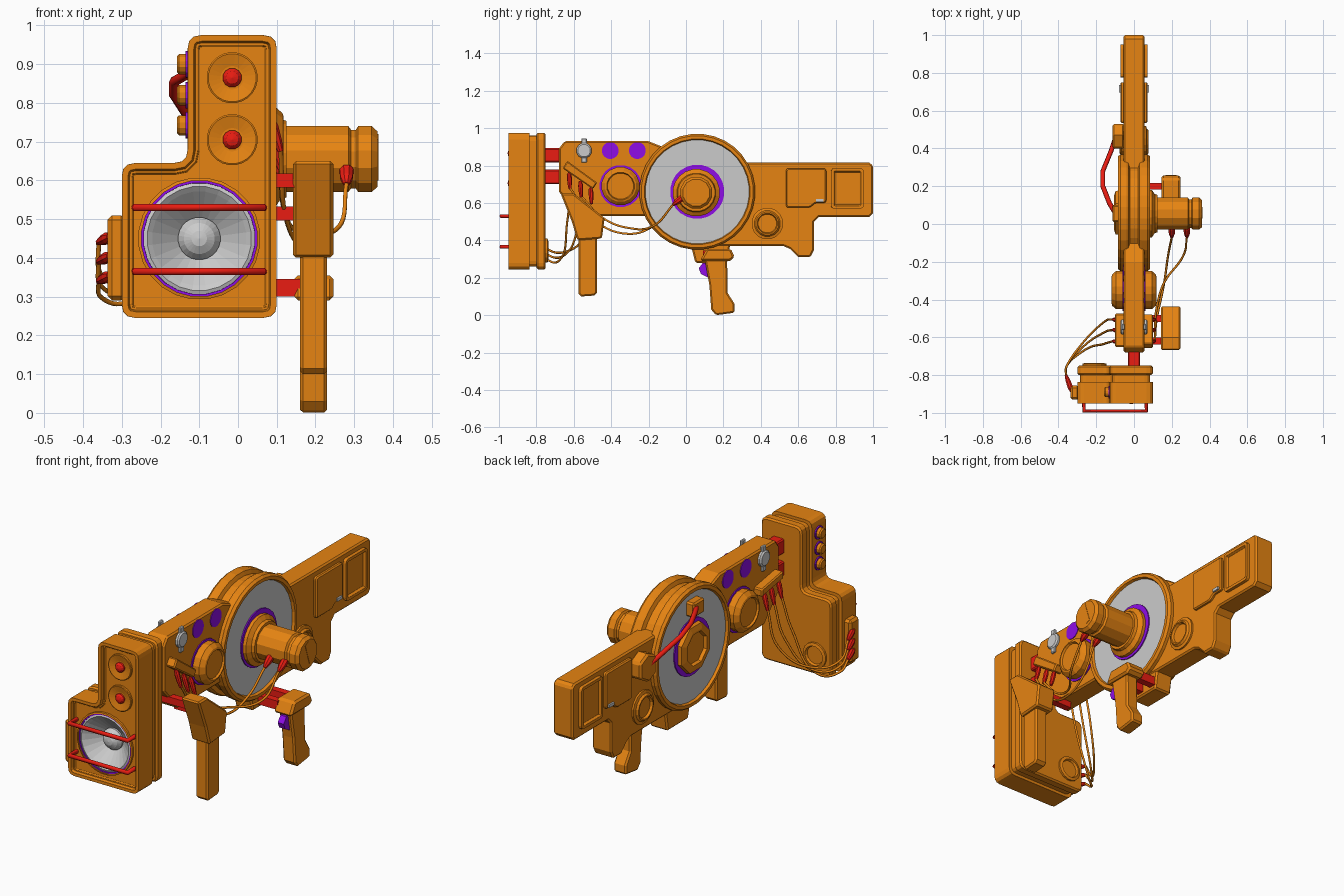
import bpy, bmesh, math
from mathutils import Vector

if "Cube" in bpy.data.objects:
    bpy.data.objects.remove(bpy.data.objects["Cube"])

def mat(name, col):
    m = bpy.data.materials.new(name)
    m.diffuse_color = (*col, 1)
    m.use_nodes = True
    m.node_tree.nodes["Principled BSDF"].inputs["Base Color"].default_value = m.diffuse_color
    return m

ORANGE = mat("orange", (.79, .23, .006))
RED = mat("red", (.82, .012, .006))
PURPLE = mat("purple", (.275, .004, .79))
X, NX, NY = (1, 0, 0), (-1, 0, 0), (0, -1, 0)

def finish(name, data, m):
    ob = bpy.data.objects.new(name, data)
    bpy.context.collection.objects.link(ob)
    if m:
        data.materials.append(m)
    return ob

def rounded(pts, r, n=3):
    """Round every corner of a 2D outline."""
    out, v = [], [Vector(p) for p in pts]
    for i, p in enumerate(v):
        a = p + (v[i - 1] - p).normalized() * r
        b = p + (v[(i + 1) % len(v)] - p).normalized() * r
        for k in range(n + 1):
            t = k / n
            out.append(a * (1 - t) ** 2 + p * 2 * t * (1 - t) + b * t * t)
    return out

def rect(u0, u1, v0, v1):
    return [(u0, v0), (u1, v0), (u1, v1), (u0, v1)]

def prism(name, pts, axis, a, b, m=ORANGE, bevel=0.0, insets=(), hole=None):
    """Extrude an outline: axis X uses (y,z), axis Y uses (x,z). Insets and hole (u,v,r) go on cap b."""
    k = "XY".index(axis)
    def at(d, u, v):
        return (d, u, v) if k == 0 else (u, d, v)
    bm = bmesh.new()
    f = bm.faces.new([bm.verts.new(at(a, *p)) for p in pts])
    ext = bmesh.ops.extrude_face_region(bm, geom=[f], use_keep_orig=True)["geom"]
    for v in ext:
        if isinstance(v, bmesh.types.BMVert):
            v.co[k] = b
    cap = [g for g in ext if isinstance(g, bmesh.types.BMFace)]
    bmesh.ops.recalc_face_normals(bm, faces=bm.faces[:])
    for t, d in insets:
        bmesh.ops.inset_region(bm, faces=cap, thickness=t, depth=d, use_even_offset=True)
    if hole:
        u, w, r = hole
        edges, d = list(cap[0].edges), cap[0].verts[0].co[k]
        bmesh.ops.delete(bm, geom=cap, context='FACES_ONLY')
        ring = [bm.verts.new(at(d, u + r * math.cos(math.tau * i / 24), w + r * math.sin(math.tau * i / 24)))
                for i in range(24)]
        edges += [bm.edges.new((ring[i - 1], ring[i])) for i in range(24)]
        bmesh.ops.triangle_fill(bm, use_beauty=True, edges=edges)
        bmesh.ops.recalc_face_normals(bm, faces=bm.faces[:])
    me = bpy.data.meshes.new(name)
    bm.to_mesh(me)
    ob = finish(name, me, m)
    if bevel:
        mod = ob.modifiers.new("bevel", 'BEVEL')
        mod.limit_method = 'ANGLE'
        mod.width, mod.segments, mod.angle_limit = bevel, 1, math.radians(50)
    return ob

def lathe(name, prof, c, axis, n=24, m=ORANGE):
    """Spin (radius, height) points around an axis through c."""
    bm = bmesh.new()
    q = Vector(axis).to_track_quat('Z', 'Y')
    rings = []
    for r, h in prof:
        cnt = n if r > 1e-5 else 1
        rings.append([bm.verts.new(Vector(c) + q @ Vector((
            r * math.cos(math.tau * (i + .5) / n), r * math.sin(math.tau * (i + .5) / n), h)))
            for i in range(cnt)])
    for A, B in zip(rings, rings[1:]):
        for i in range(n):
            j = (i + 1) % n
            quad = [A[i % len(A)], A[j % len(A)], B[j % len(B)], B[i % len(B)]]
            bm.faces.new(list(dict.fromkeys(quad)))
    bmesh.ops.recalc_face_normals(bm, faces=bm.faces[:])
    me = bpy.data.meshes.new(name)
    bm.to_mesh(me)
    return finish(name, me, m)

def tube(name, pts, r, m=ORANGE, smooth=False):
    cu = bpy.data.curves.new(name, 'CURVE')
    cu.dimensions, cu.bevel_depth, cu.bevel_resolution = '3D', r, 1
    cu.use_fill_caps, cu.resolution_u = True, 8
    sp = cu.splines.new('BEZIER')
    sp.bezier_points.add(len(pts) - 1)
    kind = 'AUTO' if smooth else 'VECTOR'
    for bp, p in zip(sp.bezier_points, pts):
        bp.co, bp.handle_left_type, bp.handle_right_type = p, kind, kind
    if not smooth:
        cu.resolution_u = 1
    return finish(name, cu, m)

def plug(name, a, b, w=1.0):
    a, b = Vector(a), Vector(b)
    L = (b - a).length
    lathe(name, [(0, 0), (.013 * w, 0), (.019 * w, L * .25), (.017 * w, L * .65), (.008, L), (0, L)], a, b - a, 8, RED)

# Speaker cabinet: stacked slabs, recessed front with a woofer opening
ell = [(-.30, .245), (.10, .245), (.10, .975), (-.13, .975), (-.13, .645), (-.30, .645)]
ell_in = [(-.285, .26), (.085, .26), (.085, .96), (-.115, .96), (-.115, .63), (-.285, .63)]
prism("cabinet_front", rounded(ell, .035), 'Y', -.836, -.95, bevel=.006,
      insets=[(.016, 0), (.004, -.015), (.006, 0), (.004, -.006)], hole=(-.10, .45, .15))
prism("cabinet_groove", rounded(ell_in, .03), 'Y', -.79, -.84)
prism("cabinet_back", rounded(ell, .035), 'Y', -.80, -.75, bevel=.008)

# Woofer, tweeters and guard bars
wc = (-.10, -.93, .45)
lathe("woofer_ring", [(.158, -.01), (.158, .01), (.15, .012), (.15, -.02)], wc, NY)
lathe("woofer_trim", [(.151, -.01), (.15, .007), (.144, .007), (.142, -.03)], wc, NY, 24, PURPLE)
lathe("woofer_cone", [(.145, .002), (.135, .006), (.122, -.004), (.055, -.065), (.055, -.055), (.04, -.035),
                      (.02, -.023), (0, -.02)], wc, NY, 24, None)
for z in (.865, .705):
    lathe("tweeter", [(.066, -.02), (.066, .008), (.062, .010), (.03, .002), (0, .002)], (-.015, -.93, z), NY)
    lathe("tweeter_dome", [(.025, -.005), (.025, .010), (.016, .02), (0, .024)], (-.015, -.93, z), NY, 12, RED)
for z in (.53, .365):
    tube("guard_bar", [(-.265, -.92, z), (-.265, -.989, z), (.065, -.989, z), (.065, -.92, z)], .011, RED)

# Cabinet side buttons, socket box and rear port
for z in (.90, .82, .742):
    lathe("button_trim", [(.034, -.01), (.034, .006), (0, .006)], (-.13, -.89, z), NX, 14, PURPLE)
    lathe("button", [(.027, 0), (.027, .022), (.021, .028), (0, .028)], (-.13, -.89, z), NX, 12)
prism("socket_box", rect(-.93, -.855, .29, .51), 'X', -.29, -.337, bevel=.012)
lathe("rear_port", [(.065, -.01), (.065, .010), (.05, .014), (.045, .002), (0, .002)], (-.21, -.75, .345), (0, 1, 0), 16)
for z in (.74, .855):
    prism("red_coupler", rect(-.77, -.64, z - .038, z + .038), 'X', -.032, .032, RED, bevel=.006)

# Main body: front housing, stock and block below the drum
prism("front_housing", [(-.68, .89), (-.65, .93), (-.20, .93), (0, .85), (0, .53), (-.56, .53), (-.68, .66)],
      'X', -.055, .055, bevel=.008)
prism("stock", [(.15, .815), (.98, .815), (1, .80), (1, .545), (.98, .525), (.71, .525), (.685, .50), (.685, .35),
                (.665, .31), (.60, .31), (.555, .355), (.52, .37), (.10, .37)], 'X', -.055, .055, bevel=.008)
prism("under_block", [(.02, .40), (.05, .28), (.22, .28), (.24, .40)], 'X', -.05, .05, bevel=.008)

# Details on both sides of the body
for s, ax in ((1, X), (-1, NX)):
    dc = (0, .06, .66)
    lathe("drum_rim", [(.285, 0), (.285, .022), (.305, .03), (.31, .04), (.31, .072), (.30, .085), (.283, .085),
                       (.277, .07)], dc, ax, 32)
    lathe("drum_disc", [(.28, .06), (.28, .072), (0, .072)], dc, ax, 32, None)
    lathe("drum_trim", [(.145, .07), (.145, .078), (.115, .078)], dc, ax, 24, PURPLE)
    lathe("knob_trim", [(.113, .05), (.113, .060), (.09, .060)], (0, -.35, .69), ax, 20, PURPLE)
    lathe("big_knob", [(.103, .05), (.103, .095), (.085, .115), (.075, .118), (.07, .108), (0, .108)],
          (0, -.35, .69), ax, 16)
    lathe("stock_knob", [(.085, .05), (.085, .064), (.07, .068), (.062, .078), (.055, .078), (.05, .066), (0, .066)],
          (0, .435, .49), ax, 16)
    for y in (-.405, -.26):
        lathe("purple_light", [(.045, .05), (.045, .058), (0, .058)], (0, y, .88), ax, 20, PURPLE)
    lathe("grey_knob", [(.042, .05), (.042, .065), (.034, .072), (0, .072)], (0, -.545, .88), ax, 12, None)
    prism("grey_lug", rect(-.56, -.53, .815, .945), 'X', s * .05, s * .066, None, bevel=.004)
    prism("latch_panel", rounded([(.535, .575), (.665, .575), (.69, .60), (.75, .60), (.75, .785), (.535, .785)], .015),
          'X', s * .05, s * .072, bevel=.006)
    prism("square_panel", rounded(rect(.775, .95, .57, .785), .02), 'X', s * .05, s * .072, bevel=.005,
          insets=[(.015, 0), (.006, -.012)])
    prism("grey_latch", rect(.695, .735, .605, .62), 'X', s * .06, s * .08, None)

# Motor on the right, capped hub on the left
mc = (0, .055, .655)
lathe("motor_hub", [(.127, .07), (.127, .095), (.105, .11), (.10, .125), (0, .125)], mc, X, 20)
lathe("motor", [(0, .11), (.072, .11), (.088, .125), (.088, .285), (.078, .292), (.078, .304), (.088, .31),
                (.088, .345), (.074, .36), (0, .36)], mc, X, 12)
prism("motor_bar", [(.03, .705), (.055, .72), (.09, .61), (.065, .60)], 'X', .35, .362)
lathe("left_hub", [(.128, .07), (.124, .098), (.096, .106), (.086, .106), (.08, .09), (0, .09)], (0, .06, .66), NX, 8)

# Bent red pipe and its end blocks on the left
prism("pipe_block_top", rect(.01, .10, .83, .905), 'X', -.06, -.115, bevel=.008)
prism("pipe_block_rear", [(.40, .67), (.46, .64), (.53, .68), (.53, .76), (.47, .79), (.40, .76)], 'X', -.05, -.115, bevel=.01)
tube("red_pipe", [(-.10, .06, .875), (-.13, .11, .875), (-.165, .20, .855), (-.165, .28, .82), (-.12, .39, .75),
                  (-.10, .45, .72)], .013, RED)

# Connector brackets (steep on the right, nearly level on the left) with plugs
prism("right_bracket", [(-.635, .825), (-.475, .708), (-.498, .674), (-.66, .785)], 'X', .03, .10, bevel=.006)
prism("left_bracket", [(-.65, .785), (-.475, .755), (-.475, .715), (-.65, .745)], 'X', -.03, -.10, bevel=.006)
for i, y in enumerate((-.625, -.565, -.51)):
    zr, zl, zp = (.76, .715, .68)[i], (.745, .735, .725)[i], .355 + .05 * i
    plug("right_plug", (.085, y, zr), (.11, y + .005, zr - .085), .7)
    plug("left_plug", (-.085, y, zl), (-.11, y + .005, zl - .085), .7)
    plug("socket_plug", (-.33, -.885, zp), (-.36, -.80, zp - .015), .8)
    tube("left_cable", [(-.11, y + .005, zl - .08), (-.16, y - .01, .50 - .02 * i), (-.28, -.68 + .02 * i, .29 + .025 * i),
                        (-.355, -.75, .30 + .03 * i), (-.36, -.80, zp - .015)], .006, smooth=True)
for x, y, z in ((.20, -.625, .76), (.28, -.565, .715)):
    plug("motor_plug", (x, -.01, .635), (x, -.07, .59))
    tube("motor_cable", [(.11, y + .005, z - .08), (.12, y + .12, .52), (.16, -.31, .435 + (x - .2) * .4),
                         (x - .02, -.17, .48), (x, -.07, .59)], .006, smooth=True)

# Front grip
prism("front_grip_mount", [(-.67, .65), (-.60, .65), (-.435, .52), (-.45, .41), (-.58, .40), (-.61, .50)],
      'X', .142, .246, bevel=.008)
prism("front_grip", [(-.575, .43), (-.475, .43), (-.475, .12), (-.49, .105), (-.56, .10), (-.575, .115)],
      'X', .16, .23, bevel=.008)
for y, z in ((-.50, .515), (-.62, .60)):
    prism("front_grip_rod", rect(y - .018, y + .018, z - .018, z + .018), 'X', .0, .16, RED)

# Rear grip with trigger
prism("rear_grip_mount", [(.075, .29), (.235, .29), (.26, .31), (.24, .355), (.11, .355)], 'X', .145, .246, bevel=.01)
prism("rear_grip", [(.10, .30), (.22, .30), (.222, .12), (.26, .06), (.26, .015), (.235, .01), (.16, 0), (.135, .03),
                    (.125, .16)], 'X', .16, .23, bevel=.008)
prism("trigger", [(.12, .28), (.09, .28), (.068, .25), (.08, .22), (.12, .20)], 'X', .178, .212, PURPLE)
for y in (.11, .20):
    prism("rear_grip_rod", rect(y - .018, y + .018, .30, .345), 'X', .03, .16, RED)
